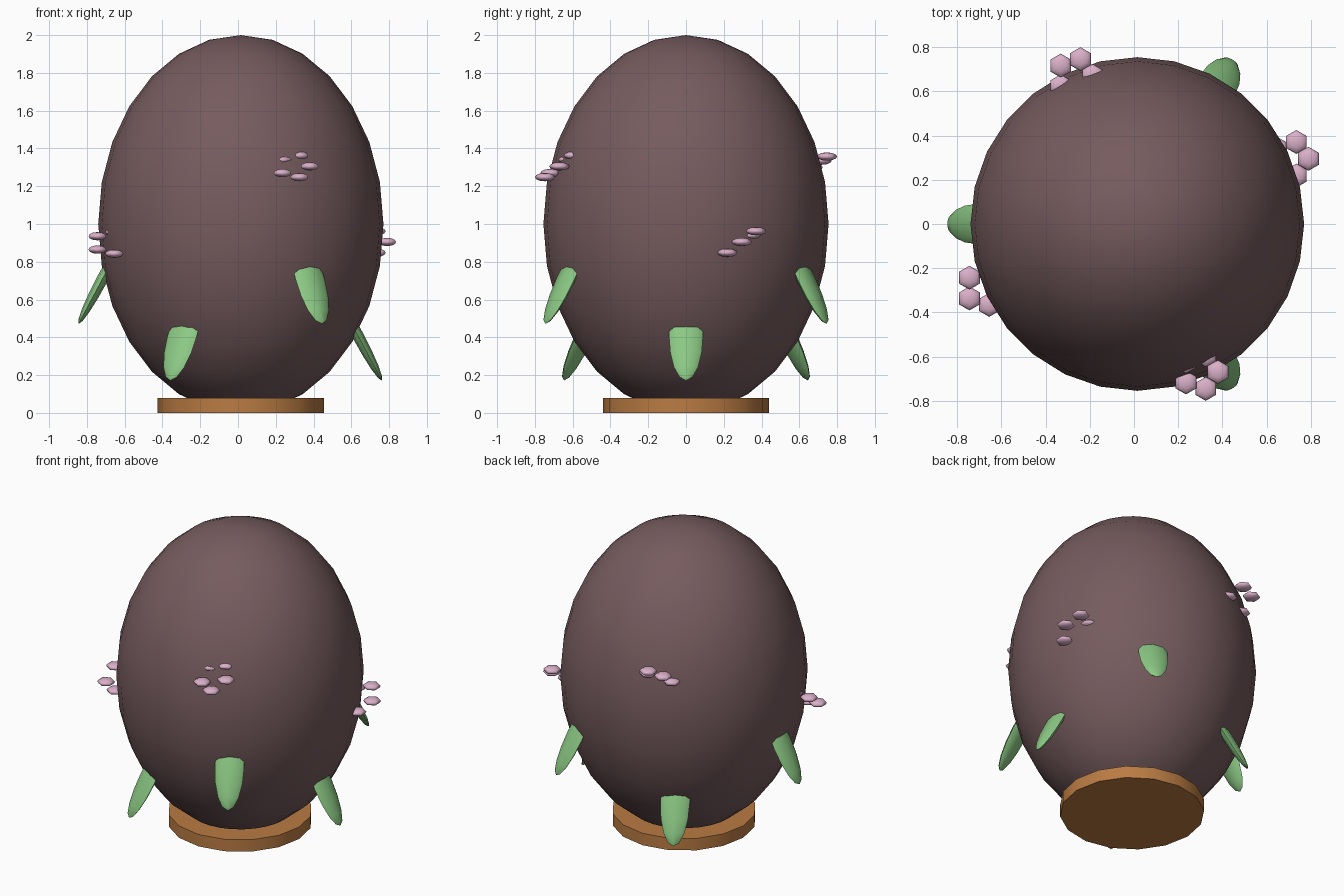
import bpy, bmesh
from math import radians, cos, sin, pi, sqrt
from mathutils import Matrix, Vector

cube = bpy.data.objects.get("Cube")
if cube:
    bpy.data.objects.remove(cube, do_unlink=True)


def material(name, rgb):
    mat = bpy.data.materials.new(name)
    mat.use_nodes = True
    color = (*rgb, 1)
    mat.diffuse_color = color
    mat.node_tree.nodes["Principled BSDF"].inputs["Base Color"].default_value = color
    return mat


brown = material("dusky brown", (0.18, 0.105, 0.112))
green = material("leaf green", (0.26, 0.58, 0.23))
pink = material("blossom pink", (0.70, 0.43, 0.58))
wood = material("warm wood", (0.49, 0.20, 0.055))


def finish(name, bm, mat, smooth_angle=60):
    mesh = bpy.data.meshes.new(name)
    bm.to_mesh(mesh)
    bm.free()
    mesh.materials.append(mat)
    obj = bpy.data.objects.new(name, mesh)
    bpy.context.collection.objects.link(obj)
    bpy.ops.object.select_all(action='DESELECT')
    obj.select_set(True)
    bpy.context.view_layer.objects.active = obj
    bpy.ops.object.shade_smooth_by_angle(angle=radians(smooth_angle))
    return obj


def ellipsoid(bm, place, size, segments, rings):
    bmesh.ops.create_uvsphere(bm, u_segments=segments, v_segments=rings, radius=1,
                              matrix=place @ Matrix.Diagonal((*size, 1)))


CENTER_X = 0.015
RADIUS = 0.755

# Egg-shaped body
bm = bmesh.new()
ellipsoid(bm, Matrix.Translation((CENTER_X, 0, 1)), (RADIUS, RADIUS, 1), 28, 14)
finish("egg_body", bm, brown)

# Round wooden base
bm = bmesh.new()
bmesh.ops.create_cone(bm, cap_ends=True, segments=16, radius1=0.44, radius2=0.44,
                      depth=0.08, matrix=Matrix.Translation((CENTER_X, 0, 0.04)))
finish("base_disc", bm, wood)

# Six leaves around the body, alternating low and high, tips leaning outward
for i in range(6):
    z = 0.71 if i % 2 else 0.41
    reach = RADIUS * sqrt(1 - (z - 1) ** 2) + 0.01
    place = (Matrix.Translation((CENTER_X, 0, z))
             @ Matrix.Rotation(i * pi / 3, 4, 'Z')
             @ Matrix.Translation((reach, 0, 0))
             @ Matrix.Rotation(radians(-28), 4, 'Y'))
    bm = bmesh.new()
    ellipsoid(bm, place, (0.03, 0.09, 0.27), 8, 8)
    finish(f"leaf_{i + 1}", bm, green)

# Four blossoms, each a tilted ring of five flattened petals
blossoms = {
    "front": (0.30, -0.67, 1.305),
    "right": (-0.68, -0.29, 0.90),
    "left": (0.71, 0.295, 0.905),
    "back": (-0.267, 0.67, 1.30),
}
for side, center in blossoms.items():
    bm = bmesh.new()
    for k in range(5):
        a = k * 2 * pi / 5
        offset = Vector((0.08 * cos(a), 0.08 * sin(a), 0.06 * sin(a)))
        ellipsoid(bm, Matrix.Translation(Vector(center) + offset),
                  (0.054, 0.054, 0.022), 6, 6)
    finish(f"blossom_{side}", bm, pink)
